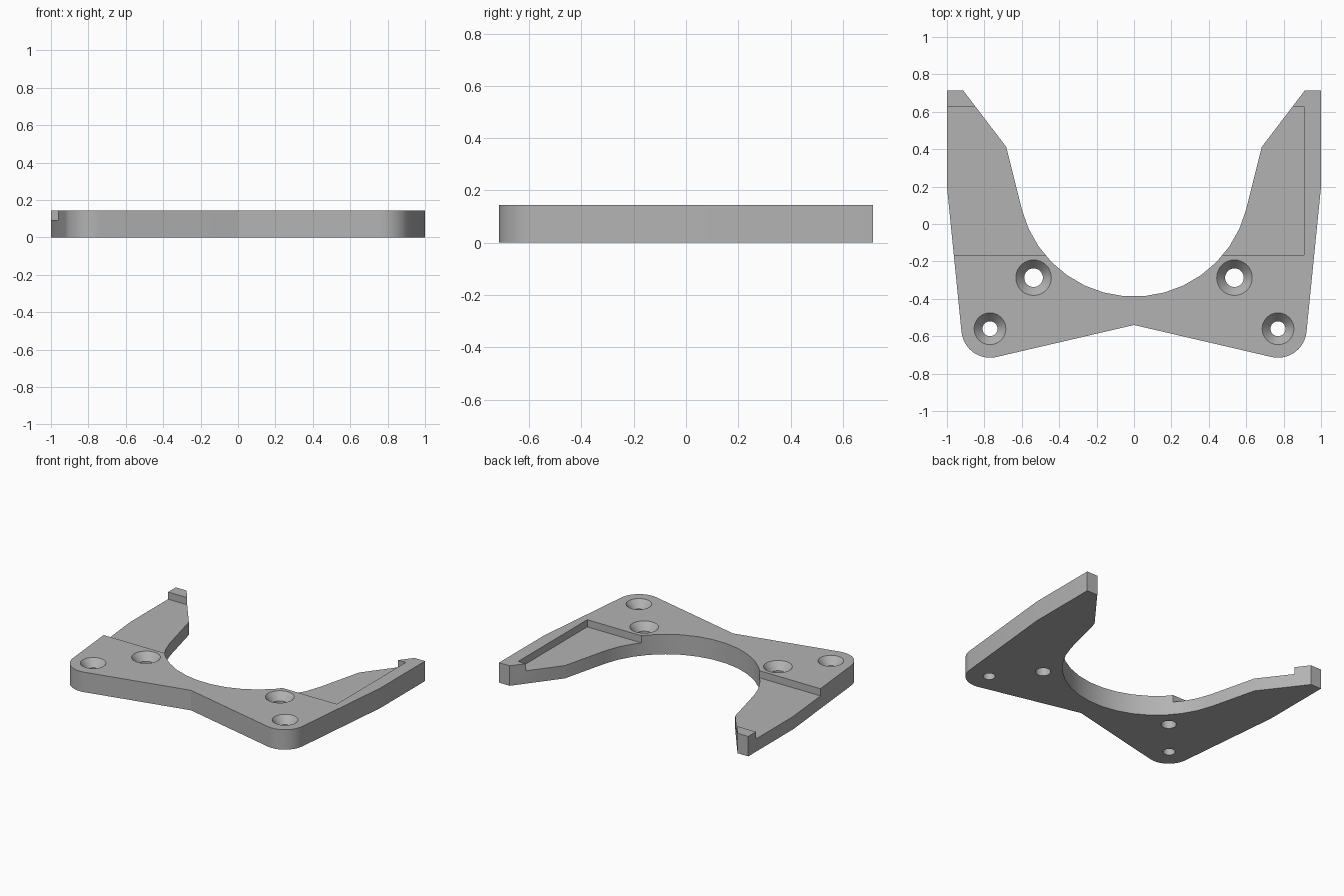
import bpy, bmesh
from math import radians, sin, cos, pi

cube = bpy.data.objects.get("Cube")
if cube:
    bpy.data.objects.remove(cube, do_unlink=True)

HEIGHT = 0.145
FLOOR = 0.093   # height of the recess floors

grey = bpy.data.materials.new("plain grey")
grey.use_nodes = True
colour = (0.45, 0.45, 0.45, 1)
grey.diffuse_color = colour
grey.node_tree.nodes["Principled BSDF"].inputs["Base Color"].default_value = colour


def make_object(name, bm):
    bmesh.ops.recalc_face_normals(bm, faces=bm.faces)
    mesh = bpy.data.meshes.new(name)
    bm.to_mesh(mesh)
    bm.free()
    mesh.materials.append(grey)
    obj = bpy.data.objects.new(name, mesh)
    bpy.context.collection.objects.link(obj)
    return obj


def arc(cx, cy, r, start, end, steps):
    angles = [radians(start + (end - start) * i / steps) for i in range(steps + 1)]
    return [(cx + r * cos(a), cy + r * sin(a)) for a in angles]


def add_box(bm, x0, x1, y0, y1, z0, z1):
    verts = bmesh.ops.create_cube(bm, size=1)["verts"]
    for v in verts:
        v.co.x = x1 if v.co.x > 0 else x0
        v.co.y = y1 if v.co.y > 0 else y0
        v.co.z = z1 if v.co.z > 0 else z0


def add_turned(bm, x, y, profile, sides=32):
    rings = []
    for r, z in profile:
        rings.append([bm.verts.new((x + r * cos(2 * pi * i / sides),
                                    y + r * sin(2 * pi * i / sides), z))
                      for i in range(sides)])
    for low, high in zip(rings, rings[1:]):
        for i in range(sides):
            j = (i + 1) % sides
            bm.faces.new((low[i], low[j], high[j], high[i]))
    bm.faces.new(rings[0][::-1])
    bm.faces.new(rings[-1])


# Plate outline: right half from the front notch round to the throat, then mirrored
half = arc(0.77, -0.562, 0.153, -102.6, -5.6, 12)
half += [(1, 0.2), (1, 0.715), (0.914, 0.715), (0.683, 0.412)]
throat = arc(0, 0.231, 0.619, -14.3, -165.7, 15)
outline = [(0, -0.54)] + half + throat + [(-x, y) for x, y in reversed(half)]

bm = bmesh.new()
base = bm.faces.new([bm.verts.new((x, y, 0)) for x, y in outline])
top = bmesh.ops.extrude_face_region(bm, geom=[base])["geom"]
for v in top:
    if isinstance(v, bmesh.types.BMVert):
        v.co.z = HEIGHT
plate = make_object("bracket_plate", bm)

# Recesses (one open at the outer edge, one closed) and countersunk holes
bm = bmesh.new()
add_box(bm, 0.3, 0.908, -0.165, 0.627, FLOOR, 0.3)
add_box(bm, -1.2, -0.3, -0.165, 0.627, FLOOR, 0.3)
for side in (-1, 1):
    for x, y, hole, sink in ((0.537, -0.287, 0.05, 0.095), (0.77, -0.56, 0.04, 0.085)):
        add_turned(bm, side * x, y, [(hole, -0.1), (hole, HEIGHT - 0.053),
                                     (sink, HEIGHT), (sink, 0.3)])
cutter = make_object("cutter", bm)
cutter.hide_render = True

cut = plate.modifiers.new("cut", "BOOLEAN")
cut.operation = "DIFFERENCE"
cut.solver = "EXACT"
cut.object = cutter

bpy.ops.object.select_all(action="DESELECT")
plate.select_set(True)
bpy.context.view_layer.objects.active = plate
bpy.ops.object.modifier_apply(modifier="cut")
bpy.data.objects.remove(cutter, do_unlink=True)
bpy.ops.object.shade_smooth_by_angle(angle=radians(25))
